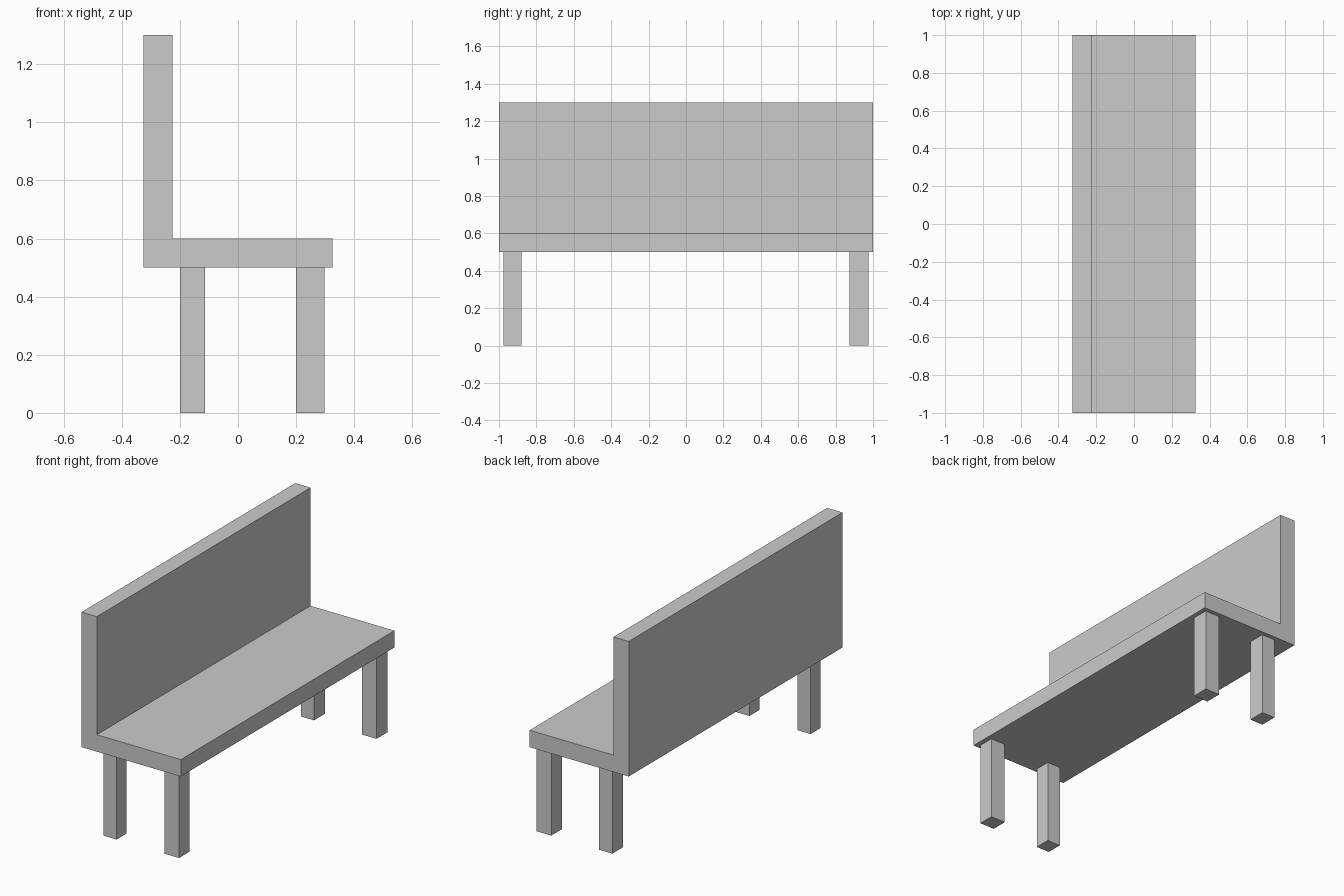
import bpy

# Remove the default cube
default = bpy.data.objects.get("Cube")
if default:
    bpy.data.objects.remove(default, do_unlink=True)

# Single grey finish
GREY = (0.6, 0.6, 0.6, 1.0)
grey = bpy.data.materials.new("plain_grey")
grey.use_nodes = True
grey.diffuse_color = GREY
grey.node_tree.nodes["Principled BSDF"].inputs["Base Color"].default_value = GREY


def extrude_profile(name, profile, y0, y1):
    """Flat-sided solid: an (x, z) outline swept along y."""
    n = len(profile)
    verts = [(x, y, z) for y in (y0, y1) for x, z in profile]
    faces = [tuple(range(n)), tuple(reversed(range(n, 2 * n)))]
    faces += [(i, i + n, (i + 1) % n + n, (i + 1) % n) for i in range(n)]
    mesh = bpy.data.meshes.new(name)
    mesh.from_pydata(verts, [], faces)
    mesh.materials.append(grey)
    obj = bpy.data.objects.new(name, mesh)
    bpy.context.collection.objects.link(obj)
    return obj


# Seat and backrest as one L-shaped body
SEAT_BOTTOM, SEAT_TOP, BACK_TOP = 0.5, 0.6, 1.3
BACK, BACK_INNER, FRONT = -0.325, -0.225, 0.325
extrude_profile("seat_and_backrest", [
    (BACK, SEAT_BOTTOM), (FRONT, SEAT_BOTTOM), (FRONT, SEAT_TOP),
    (BACK_INNER, SEAT_TOP), (BACK_INNER, BACK_TOP), (BACK, BACK_TOP),
], -1.0, 1.0)

# Four square legs, the backrest pair slightly slimmer
leg_depths = {"rear": (-0.2, -0.113), "front": (0.2, 0.297)}
leg_spans = {"right": (-0.975, -0.88), "left": (0.873, 0.975)}
for row, (x0, x1) in leg_depths.items():
    for side, (y0, y1) in leg_spans.items():
        extrude_profile(f"{row}_{side}_leg", [
            (x0, 0), (x1, 0), (x1, SEAT_BOTTOM), (x0, SEAT_BOTTOM),
        ], y0, y1)
